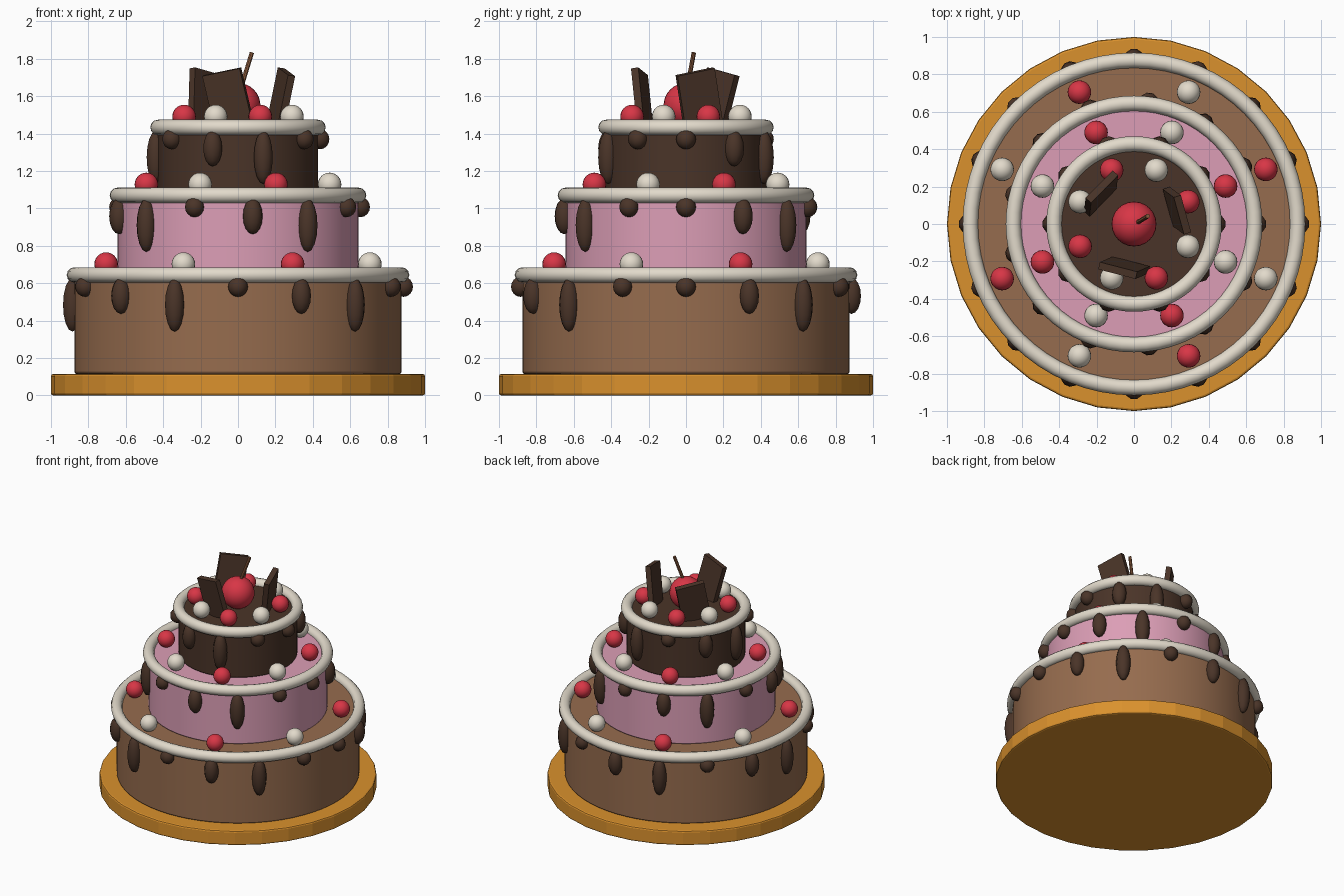
import bpy, math
from mathutils import Vector

if "Cube" in bpy.data.objects:
    bpy.data.objects.remove(bpy.data.objects["Cube"])


def material(name, r, g, b):
    """Flat material from sRGB 0-255 values."""
    lin = [c / 255 / 12.92 if c < 10 else ((c / 255 + 0.055) / 1.055) ** 2.4 for c in (r, g, b)]
    m = bpy.data.materials.new(name)
    m.diffuse_color = (*lin, 1)
    m.use_nodes = True
    m.node_tree.nodes["Principled BSDF"].inputs["Base Color"].default_value = m.diffuse_color
    return m


GOLD = material("gold_board", 218, 145, 45)
MILK = material("milk_chocolate", 150, 108, 78)
PINK = material("pink_icing", 220, 158, 182)
DARK = material("dark_chocolate", 74, 52, 40)
CREAM = material("cream", 226, 218, 203)
RED = material("cherry_red", 216, 54, 70)
STEM = material("stem_brown", 140, 92, 62)


def finish(name, mat, smooth=True, bevel=0):
    ob = bpy.context.object
    ob.name = name
    ob.data.materials.append(mat)
    if smooth:
        bpy.ops.object.shade_smooth_by_angle(angle=math.radians(40))
    if bevel:
        mod = ob.modifiers.new("bevel", 'BEVEL')
        mod.width, mod.segments, mod.limit_method = bevel, 2, 'ANGLE'
        mod.angle_limit = math.radians(40)
    return ob


def drum(name, r, z0, z1, mat, sides, smooth=True):
    bpy.ops.mesh.primitive_cylinder_add(vertices=sides, radius=r, depth=z1 - z0,
                                        location=(0, 0, (z0 + z1) / 2))
    return finish(name, mat, smooth, 0.012)


def ball(name, loc, scale, mat, seg=20, rings=12, yaw=0):
    bpy.ops.mesh.primitive_uv_sphere_add(segments=seg, ring_count=rings, radius=1,
                                         location=loc, rotation=(0, 0, yaw))
    bpy.context.object.scale = scale
    bpy.ops.object.transform_apply(location=False, rotation=False, scale=True)
    ob = finish(name, mat, False)
    bpy.ops.object.shade_smooth()
    return ob


def polar(r, a, z):
    return (r * math.cos(a), r * math.sin(a), z)


# Board
drum("cake_board", 1.0, 0, 0.115, GOLD, 32, smooth=False)

# Tiers: name, radius, bottom, top, drip count, ball ring radius, material
TIERS = [("bottom", 0.875, 0.115, 0.644, 16, 0.763, MILK),
         ("middle", 0.645, 0.640, 1.070, 13, 0.530, PINK),
         ("top", 0.428, 1.066, 1.433, 10, 0.312, DARK)]
DRIPS = [(0.063, 0.054), (0.112, 0.096), (0.160, 0.143)]  # drop below rim, half height

for name, r, z0, z1, drips, ball_r, mat in TIERS:
    drum(name + "_tier", r, z0, z1, mat, 64)
    # Piped cream rim
    bpy.ops.mesh.primitive_torus_add(major_radius=r, minor_radius=0.041, major_segments=64,
                                     minor_segments=12, location=(0, 0, z1))
    finish(name + "_cream_rim", CREAM, False)
    bpy.ops.object.shade_smooth()
    # Chocolate drips in a short, medium, long cycle
    for i in range(drips):
        a = math.tau * i / drips
        drop, half = DRIPS[i % 3]
        ball(f"{name}_drip_{i}", polar(r + 0.01, a, z1 - drop), (0.053, 0.053, half),
             DARK, 10, 8, a)
    # Alternating berries and cream pearls
    for i in range(8):
        a = math.tau * (i + 0.5) / 8
        ball(f"{name}_{'pearl' if i % 2 else 'berry'}_{i}", polar(ball_r, a, z1 + 0.058),
             (0.063,) * 3, CREAM if i % 2 else RED)

# Large cherry and its stem
ball("cherry", (0, 0, 1.55), (0.12,) * 3, RED, 24, 16)
p, q = Vector((0.012, 0.004, 1.63)), Vector((0.074, 0.042, 1.832))
bpy.ops.mesh.primitive_cylinder_add(vertices=8, radius=0.012, depth=(q - p).length,
                                    location=(p + q) / 2,
                                    rotation=(q - p).to_track_quat('Z', 'Y').to_euler())
finish("cherry_stem", STEM)

# Leaning chocolate shards
for i in range(3):
    a = 0.3 + math.tau * i / 3
    bpy.ops.mesh.primitive_cube_add(size=1, location=polar(0.24, a, 1.585),
                                    rotation=(0.2, 0.15, a))
    bpy.context.object.scale = (0.04, 0.21, 0.30)
    bpy.ops.object.transform_apply(location=False, rotation=False, scale=True)
    finish(f"chocolate_shard_{i}", DARK, False)
